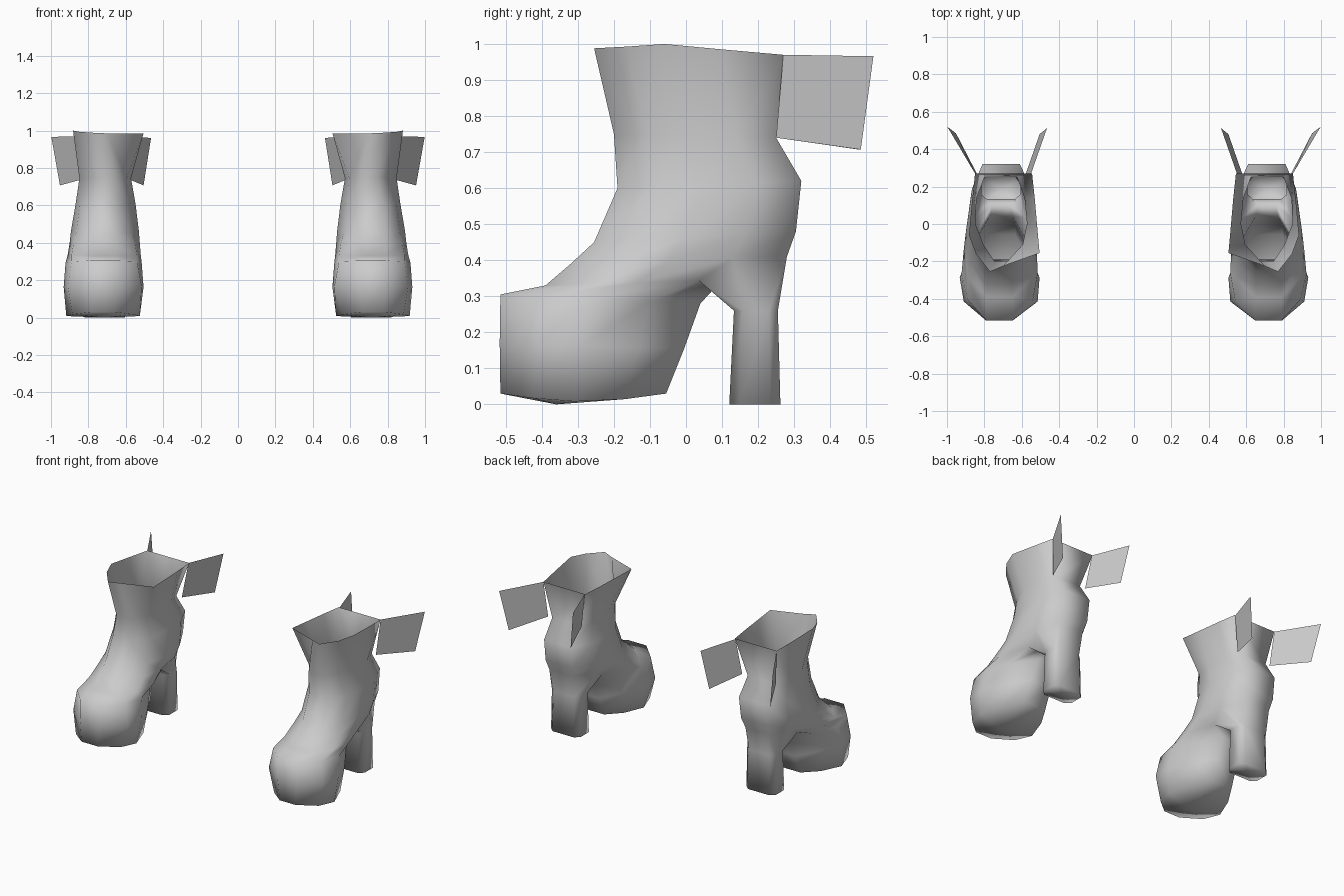
import bpy, bmesh, math
from mathutils import Vector

cube = bpy.data.objects.get("Cube")
if cube:
    bpy.data.objects.remove(cube, do_unlink=True)

grey = bpy.data.materials.new("plain grey")
grey.use_nodes = True
grey.diffuse_color = (0.6, 0.6, 0.6, 1)
grey.node_tree.nodes["Principled BSDF"].inputs["Base Color"].default_value = (0.6, 0.6, 0.6, 1)

STEPS = (0, 0.2, 0.45, 0.75, 1)   # stations from front to back of a section


def finish(name, bm, mirror):
    """Turn a bmesh into a smooth grey object, mirrored for the other boot."""
    if mirror:
        for v in bm.verts:
            v.co.x = -v.co.x
        bmesh.ops.reverse_faces(bm, faces=bm.faces[:])
    mesh = bpy.data.meshes.new(name)
    bm.to_mesh(mesh)
    bm.free()
    mesh.materials.append(grey)
    mesh.shade_smooth()
    obj = bpy.data.objects.new(name, mesh)
    bpy.context.collection.objects.link(obj)


def ring(front, back, inner, outer, sag=0.0, steps=STEPS):
    """Closed section: down the inner side to the back, up the outer side."""
    f, b = Vector(front), Vector(back)
    stations = list(zip(steps, inner)) + list(zip(steps, outer))[::-1]
    pts = []
    for t, x in stations:
        p = f.lerp(b, t)
        pts.append((x, p.x, p.y - sag * math.sin(math.pi * t)))
    return pts


def heel_ring(y0, y1, z, w):
    """Chamfered rectangle matching the eight corners of the heel opening."""
    c, d, m = w * .28, (y1 - y0) * .2, .712
    return [(m - w + c, y0, z), (m - w, y0 + d, z), (m - w, y1 - d, z), (m - w + c, y1, z),
            (m + w - c, y1, z), (m + w, y1 - d, z), (m + w, y0 + d, z), (m + w - c, y0, z)]


def skin(bm, a, b, skip=()):
    """Join two closed rows of vertices with quads."""
    n = len(a)
    for i in range(n):
        if i not in skip:
            j = (i + 1) % n
            bm.faces.new((a[i], b[i], b[j], a[j]))


def cap(bm, row, point):
    """Close a row with a fan to one point."""
    tip = bm.verts.new(point)
    for i, v in enumerate(row):
        bm.faces.new((v, tip, row[(i + 1) % len(row)]))


# Flared rim, highest on the outer side
rim = [(.70, -.225, .985), (.505, -.155, .985), (.517, -.02, .98), (.53, .13, .975), (.545, .27, .97),
       (.85, .27, .97), (.868, .10, .985), (.882, -.06, 1.0), (.845, -.16, .993), (.77, -.255, .988)]

# Neck, ankle and instep sections down to the upper edge of the heel
upper = [
    rim,
    ring((-.20, .75), (.25, .74), (.655, .595, .572, .585, .625), (.745, .805, .848, .842, .80)),
    ring((-.19, .60), (.32, .62), (.65, .575, .548, .55, .61), (.78, .845, .868, .865, .81)),
    ring((-.255, .45), (.305, .48), (.65, .565, .53, .54, .615), (.79, .865, .893, .87, .81)),
    ring((-.32, .39), (.28, .41), (.65, .55, .525, .55, .63), (.79, .88, .90, .865, .80)),
]

# Platform sections from the lower edge of the heel to the sole
platform = [
    ring((-.39, .33), (.10, .345), (.65, .54, .52, .585, .66), (.79, .89, .91, .84, .76),
         steps=(0, .22, .52, .87, 1)),
    ring((-.515, .305), (.04, .28), (.65, .54, .515, .57, .65), (.79, .89, .922, .86, .77)),
    ring((-.517, .17), (-.005, .155), (.65, .515, .505, .565, .635), (.79, .91, .932, .87, .79)),
    ring((-.515, .03), (-.055, .03), (.665, .56, .525, .57, .635), (.78, .885, .918, .865, .795), .022),
]

heel = [heel_ring(.133, .255, .26, .104), heel_ring(.12, .262, 0, .108)]


def build_boot(name, mirror):
    """Open shell whose rear underside runs down into the heel."""
    bm = bmesh.new()

    def make(sections):
        return [[bm.verts.new(p) for p in s] for s in sections]

    top, foot, post = make(upper), make(platform), make(heel)
    for rows in (top, foot, post):
        for a, b in zip(rows, rows[1:]):
            skin(bm, a, b)
    # The last stations are left open between the two groups for the heel
    t, f = top[-1], foot[0]
    skin(bm, t, f, skip=(3, 4, 5))
    opening = [f[4], f[3], t[3], t[4], t[5], t[6], f[6], f[5]]
    skin(bm, opening, post[0])
    cap(bm, foot[-1], (.715, -.36, 0))
    cap(bm, post[-1], (.712, .19, 0))
    finish(name, bm, mirror)


# Flaps fanning backwards from the two rear rim corners
flaps = {
    "inner_flap": [(.55, .27, .968), (.465, .513, .96), (.505, .48, .707), (.585, .25, .74)],
    "outer_flap": [(.85, .27, .97), (.998, .52, .966), (.952, .485, .707), (.83, .25, .74)],
}

for side, mirror in (("left", False), ("right", True)):
    build_boot(f"{side}_boot", mirror)
    for part, corners in flaps.items():
        bm = bmesh.new()
        bm.faces.new([bm.verts.new(p) for p in corners])
        finish(f"{side}_{part}", bm, mirror)
